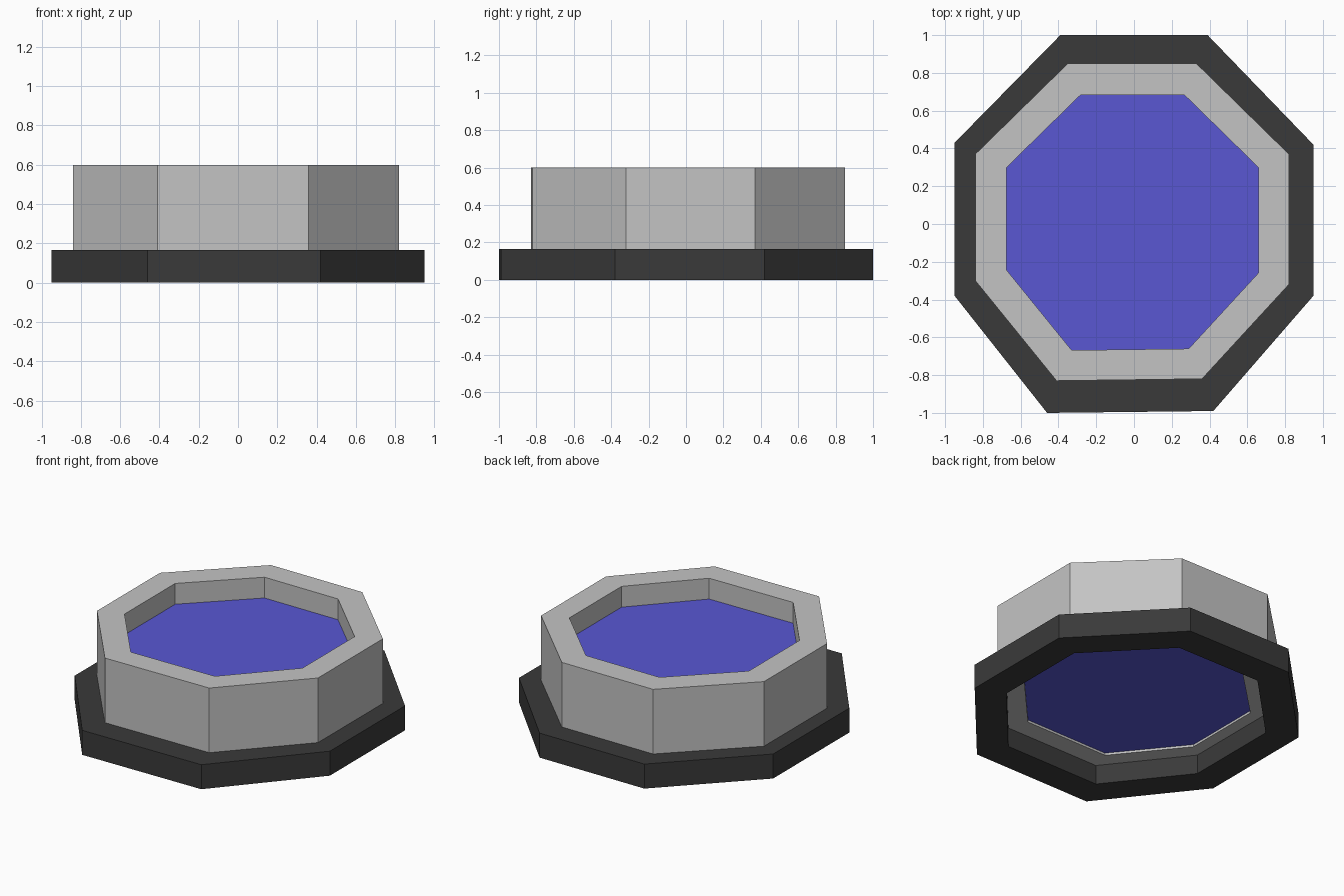
import bpy, bmesh

cube = bpy.data.objects.get("Cube")
if cube:
    bpy.data.objects.remove(cube, do_unlink=True)


def material(name, colour):
    mat = bpy.data.materials.new(name)
    mat.use_nodes = True
    mat.diffuse_color = (*colour, 1)
    mat.node_tree.nodes["Principled BSDF"].inputs["Base Color"].default_value = (*colour, 1)
    return mat


def scaled(outline, factor):
    return [(x * factor, y * factor) for x, y in outline]


def finish(name, bm, mat):
    bmesh.ops.recalc_face_normals(bm, faces=bm.faces)
    mesh = bpy.data.meshes.new(name)
    bm.to_mesh(mesh)
    bm.free()
    mesh.materials.append(mat)
    obj = bpy.data.objects.new(name, mesh)
    bpy.context.collection.objects.link(obj)
    return obj


def loop(bm, outline, z):
    return [bm.verts.new((x, y, z)) for x, y in outline]


def ring(name, outline, hole, bottom, top, mat):
    """Flat-sided ring between an outline and its scaled-down copy."""
    bm = bmesh.new()
    inner = scaled(outline, hole)
    loops = [loop(bm, outline, bottom), loop(bm, outline, top),
             loop(bm, inner, top), loop(bm, inner, bottom)]
    count = len(outline)
    for a, b in zip(loops, loops[1:] + loops[:1]):
        for i in range(count):
            j = (i + 1) % count
            bm.faces.new((a[i], a[j], b[j], b[i]))
    return finish(name, bm, mat)


def slab(name, outline, bottom, top, mat):
    """Solid prism filling an outline."""
    bm = bmesh.new()
    face = bm.faces.new(loop(bm, outline, bottom))
    result = bmesh.ops.extrude_face_region(bm, geom=[face], use_keep_orig=True)
    for item in result["geom"]:
        if isinstance(item, bmesh.types.BMVert):
            item.co.z = top
    return finish(name, bm, mat)


dark_stone = material("dark stone", (0.042, 0.042, 0.042))
pale_stone = material("pale stone", (0.55, 0.55, 0.55))
blue_water = material("blue water", (0.1, 0.095, 0.65))

# Slightly uneven eight-sided outlines
base_outline = [(-0.39, 1), (0.39, 1), (0.95, 0.42), (0.95, -0.38),
                (0.42, -0.99), (-0.46, -1), (-0.95, -0.38), (-0.95, 0.43)]
wall_outline = [(-0.35, 0.85), (0.33, 0.85), (0.82, 0.37), (0.82, -0.32),
                (0.36, -0.82), (-0.41, -0.83), (-0.84, -0.3), (-0.84, 0.37)]
opening = 0.805

# Plinth, basin wall and the water inside it
ring("base_plinth", base_outline, 0.8, 0, 0.165, dark_stone)
ring("basin_wall", wall_outline, opening, 0.13, 0.6, pale_stone)
slab("water", scaled(wall_outline, opening), 0.145, 0.46, blue_water)
